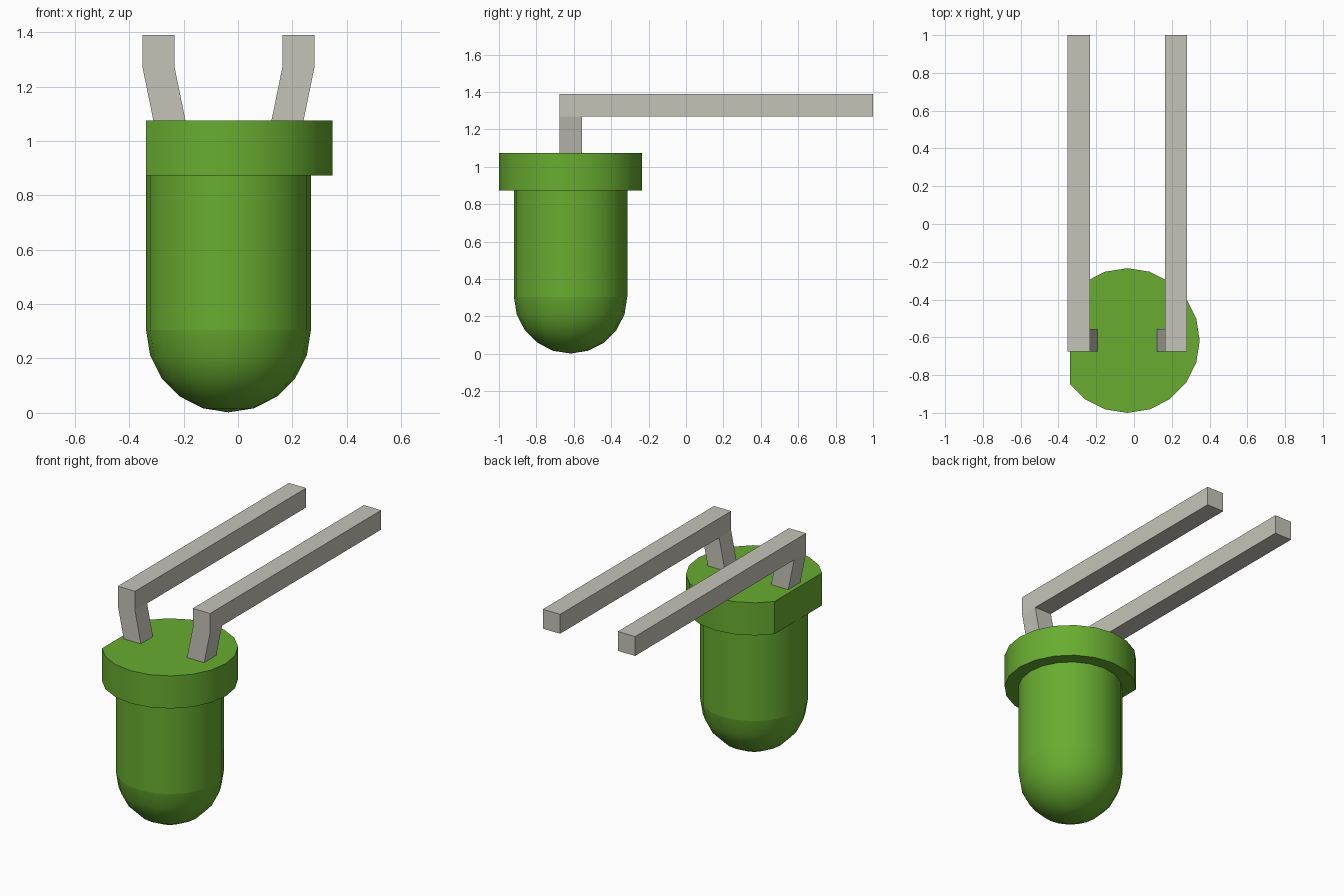
import bpy, bmesh, math
from mathutils import Vector

cube = bpy.data.objects.get("Cube")
if cube:
    bpy.data.objects.remove(cube, do_unlink=True)

CX, CY = -0.035, -0.617      # axis of the bulb
R, RIM_R, SEG = 0.303, 0.383, 20
Z_DOME, Z_RIM, Z_TOP = 0.305, 0.873, 1.075


def material(name, rgb):
    m = bpy.data.materials.new(name)
    m.use_nodes = True
    m.diffuse_color = (*rgb, 1)
    m.node_tree.nodes["Principled BSDF"].inputs["Base Color"].default_value = (*rgb, 1)
    return m


GREEN = material("green plastic", (0.138, 0.413, 0.030))
METAL = material("grey metal", (0.56, 0.55, 0.485))


def finish(name, bm, mat, smooth=False):
    bmesh.ops.recalc_face_normals(bm, faces=bm.faces)
    mesh = bpy.data.meshes.new(name)
    bm.to_mesh(mesh)
    bm.free()
    mesh.materials.append(mat)
    ob = bpy.data.objects.new(name, mesh)
    bpy.context.collection.objects.link(ob)
    if smooth:
        bpy.ops.object.select_all(action='DESELECT')
        ob.select_set(True)
        bpy.context.view_layer.objects.active = ob
        bpy.ops.object.shade_smooth_by_angle(angle=math.radians(35))
    return ob


def cylinder(radius, z0, z1):
    bm = bmesh.new()
    bmesh.ops.create_cone(bm, cap_ends=True, segments=SEG, radius1=radius,
                          radius2=radius, depth=z1 - z0)
    bmesh.ops.translate(bm, verts=bm.verts, vec=(CX, CY, (z0 + z1) / 2))
    return bm


# Straight part of the bulb
finish("bulb_body", cylinder(R, Z_DOME, Z_RIM), GREEN, True)

# Rounded end of the bulb: lower half of a sphere
bm = bmesh.new()
bmesh.ops.create_uvsphere(bm, u_segments=SEG, v_segments=10, radius=R)
bmesh.ops.bisect_plane(bm, geom=bm.verts[:] + bm.edges[:] + bm.faces[:], dist=1e-4,
                       plane_co=(0, 0, 0), plane_no=(0, 0, 1), clear_outer=True)
bmesh.ops.translate(bm, verts=bm.verts, vec=(CX, CY, Z_DOME))
finish("bulb_dome", bm, GREEN, True)

# Rim with one flat side
bm = cylinder(RIM_R, Z_RIM, Z_TOP)
cut = bmesh.ops.bisect_plane(bm, geom=bm.verts[:] + bm.edges[:] + bm.faces[:], dist=1e-5,
                             plane_co=(CX - R, 0, 0), plane_no=(-1, 0, 0), clear_outer=True)
bmesh.ops.holes_fill(bm, edges=[e for e in bm.edges if e.is_boundary])
finish("rim", bm, GREEN, True)


# Bent square wires: splayed leg, corner block, then a long straight run
def wire(name, side):
    w, y0, z_bend, z_high = 0.118, -0.675, 1.27, 1.39
    inner_low, inner_high = 0.158, 0.198      # distance from the bulb axis
    bm = bmesh.new()
    base = [bm.verts.new((CX + side * (inner_low + dx), y0 + dy, Z_TOP))
            for dx, dy in ((0, 0), (w, 0), (w, w), (0, w))]
    face = bm.faces.new(base)

    def extrude(f, vec):
        geom = bmesh.ops.extrude_face_region(bm, geom=[f])["geom"]
        bmesh.ops.translate(bm, verts=[g for g in geom if isinstance(g, bmesh.types.BMVert)],
                            vec=vec)
        return [g for g in geom if isinstance(g, bmesh.types.BMFace)][0]

    bend = extrude(face, (side * (inner_high - inner_low), 0, z_bend - Z_TOP))
    extrude(bend, (0, 0, z_high - z_bend))
    # back face of the corner block grows into the long run
    back = max((f for f in bm.faces if f.calc_center_median().z > z_bend + 0.01),
               key=lambda f: f.calc_center_median().y)
    extrude(back, (0, 1.0 - y0 - w, 0))
    # drop the faces left inside by the extrusions
    inside = [f for f in bm.faces if all(len(e.link_faces) > 2 for e in f.edges)]
    bmesh.ops.delete(bm, geom=inside, context='FACES_ONLY')
    finish(name, bm, METAL)


wire("left_wire", 1)
wire("right_wire", -1)
